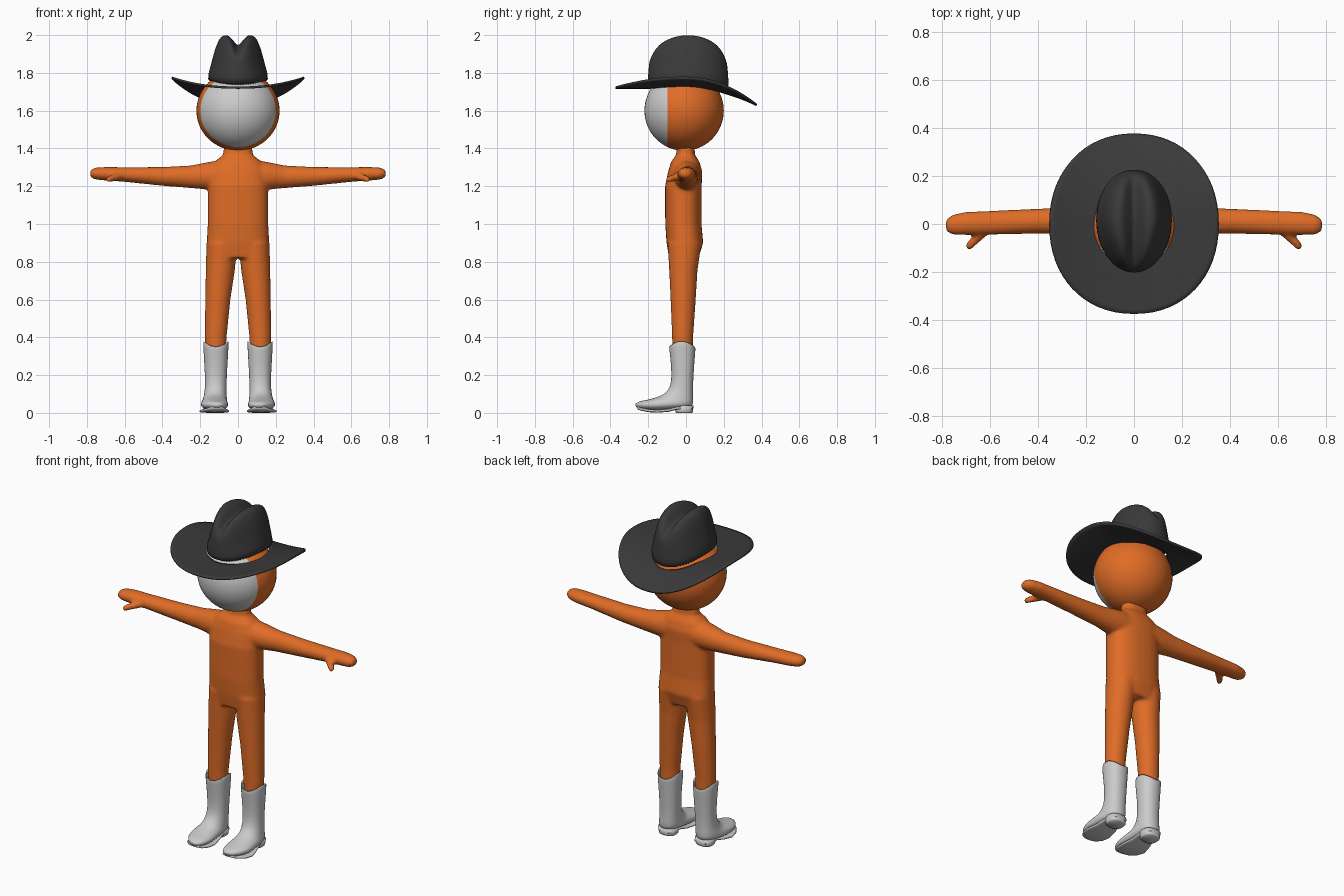
import bpy, bmesh, math
from mathutils import Vector, Matrix

if "Cube" in bpy.data.objects:
    bpy.data.objects.remove(bpy.data.objects["Cube"])


def material(name, rgb):
    m = bpy.data.materials.new(name)
    m.diffuse_color = (*rgb, 1)
    m.use_nodes = True
    m.node_tree.nodes["Principled BSDF"].inputs["Base Color"].default_value = m.diffuse_color
    return m


ORANGE = material("orange", (0.74, 0.15, 0.02))
WHITE = material("pale grey", (0.6, 0.6, 0.6))
DARK = material("charcoal", (0.042, 0.042, 0.042))


def ring(c, u, v, n=24, p=2.0):
    """Superellipse of points around c, spanned by u and v."""
    c, u, v = Vector(c), Vector(u), Vector(v)
    pts = []
    for i in range(n):
        a = 2 * math.pi * i / n
        ca, sa = math.cos(a), math.sin(a)
        pts.append(c + u * math.copysign(abs(ca) ** (2 / p), ca)
                   + v * math.copysign(abs(sa) ** (2 / p), sa))
    return pts


def loft(bm, rings, side=1, caps=True):
    """Skin a list of rings; side=-1 mirrors across x."""
    rows = [[bm.verts.new((q.x * side, q.y, q.z)) for q in r] for r in rings]
    n = len(rows[0])
    for a, b in zip(rows, rows[1:]):
        for i in range(n):
            bm.faces.new((a[i], a[(i + 1) % n], b[(i + 1) % n], b[i]))
    if caps:
        bm.faces.new(rows[0])
        bm.faces.new(rows[-1])


def finish(bm, name, *mats):
    bmesh.ops.recalc_face_normals(bm, faces=bm.faces)
    for f in bm.faces:
        f.smooth = True
    me = bpy.data.meshes.new(name)
    bm.to_mesh(me)
    bm.free()
    for m in mats:
        me.materials.append(m)
    ob = bpy.data.objects.new(name, me)
    bpy.context.collection.objects.link(ob)
    return ob


# Body: torso, legs, arms and thumbs fused into one soft skin
bm = bmesh.new()
torso = [(0.82, -.012, .165, .078), (0.9, -.006, .166, .097), (1.0, -.014, .160, .096),
         (1.2, -.014, .160, .097), (1.28, -.004, .155, .090), (1.33, -.004, .125, .075),
         (1.365, -.002, .08, .05), (1.44, -.002, .07, .045)]
loft(bm, [ring((0, cy, z), (rx, 0, 0), (0, ry, 0), 32, 2.4) for z, cy, rx, ry in torso])
leg = [(0.28, .118, -.018, .052, .053), (0.4, .118, -.018, .058, .056), (0.6, .107, -.015, .067, .067),
       (0.75, .094, -.014, .077, .075), (0.9, .085, -.008, .082, .09)]
arm = [(.05, 0, 1.26, .08, .085), (.16, .005, 1.255, .07, .073), (.25, .012, 1.25, .056, .06),
       (.4, .012, 1.252, .052, .05), (.6, .005, 1.262, .050, .039), (.7, .002, 1.266, .049, .036),
       (.755, -.003, 1.267, .042, .032), (.783, -.005, 1.267, .024, .018)]
thumb = [(.61, -.015, 1.26, .024), (.655, -.06, 1.246, .02), (.685, -.092, 1.237, .017),
         (.694, -.104, 1.234, .01)]
for s in (1, -1):
    loft(bm, [ring((cx, cy, z), (rx, 0, 0), (0, ry, 0)) for z, cx, cy, rx, ry in leg], s)
    loft(bm, [ring((x, cy, cz), (0, ry, 0), (0, 0, rz)) for x, cy, cz, ry, rz in arm], s)
    loft(bm, [ring((x, y, z), (r * .7, r * .7, 0), (0, 0, r)) for x, y, z, r in thumb], s)
body = finish(bm, "body", ORANGE)
rm = body.modifiers.new("fuse", 'REMESH')
rm.mode = 'VOXEL'
rm.voxel_size = 0.008
rm.use_smooth_shade = True
sm = body.modifiers.new("soften", 'SMOOTH')
sm.factor = 0.5
sm.iterations = 10

# Head: ball with the front cut off as a pale face
bm = bmesh.new()
bmesh.ops.create_uvsphere(bm, u_segments=48, v_segments=32, radius=1)
bmesh.ops.transform(bm, verts=bm.verts, matrix=Matrix.Translation((0, -.01, 1.6))
                    @ Matrix.Diagonal((.22, .21, .212, 1)))
bmesh.ops.bisect_plane(bm, geom=bm.verts[:] + bm.edges[:] + bm.faces[:],
                       plane_co=(0, -.097, 0), plane_no=(0, 1, 0))
for f in bm.faces:
    f.material_index = 1 if f.calc_center_median().y < -.097 else 0
finish(bm, "head", ORANGE, WHITE)

# Boots: rings given by front point, back point, half width and centre x
upper = [(-.07, .3, .035, .3, .052, .117), (-.085, .35, .046, .345, .063, .117),
         (-.092, .356, .052, .35, .069, .117), (-.085, .31, .048, .31, .065, .117),
         (-.075, .2, .04, .2, .058, .117), (-.082, .14, .036, .11, .057, .118),
         (-.105, .108, .040, .055, .062, .121), (-.13, .092, .034, .026, .066, .123),
         (-.16, .082, -.05, .02, .071, .125), (-.2, .07, -.15, .01, .074, .124),
         (-.235, .064, -.215, .015, .058, .118), (-.26, .056, -.25, .022, .036, .113),
         (-.27, .046, -.266, .032, .015, .111)]
sole = [(-.258, .028, .025, .112), (-.24, .02, .05, .116), (-.2, .012, .071, .123),
        (-.15, .009, .079, .126), (-.09, .014, .066, .124), (-.05, .025, .057, .122),
        (.034, .026, .04, .12)]
for s, side in ((1, "left"), (-1, "right")):
    bm = bmesh.new()
    rows = []
    for i, (fy, fz, by, bz, hw, cx) in enumerate(upper):
        f, b = Vector((cx, fy, fz)), Vector((cx, by, bz))
        r = ring((f + b) / 2, (hw, 0, 0), (f - b) / 2, 24, 2.2)
        if i in (1, 2):  # scalloped top, high at the sides
            for q in r:
                q.z += .032 * ((q.x - cx) / hw) ** 2
        rows.append(r)
    loft(bm, rows, s)
    boot = finish(bm, side + "_boot", WHITE)
    boot.modifiers.new("round", 'SUBSURF').levels = 1
    bm = bmesh.new()
    loft(bm, [ring((cx, y, z), (hw, 0, 0), (0, 0, .008), 16, 4) for y, z, hw, cx in sole], s)
    loft(bm, [ring((.122, -.01, z), (w, 0, 0), (0, w * .9, 0), 24, 2.6)
              for z, w in ((0, .048), (.004, .051), (.04, .056))], s)
    finish(bm, side + "_sole_and_heel", WHITE)


# Hat: sides curl up, back droops
def brim_z(x, y):
    return 1.722 + .052 * (abs(x) / .35) ** 2.2 - .09 * (max(y, 0) / .37) ** 2


bm = bmesh.new()
inner = ring((0, .012, 0), (.15, 0, 0), (0, .195, 0), 64)
outer = ring((0, 0, 0), (.351, 0, 0), (0, .374, 0), 64, 2.15)
rows = []
for k in range(11):
    row = [a.lerp(b, k / 10) for a, b in zip(inner, outer)]
    for q in row:
        q.z = brim_z(q.x, q.y)
    rows.append(row)
loft(bm, rows, caps=False)
brim = finish(bm, "hat_brim", DARK)
so = brim.modifiers.new("thickness", 'SOLIDIFY')
so.thickness = 0.012
so.offset = 0

# Crown: tapering rings with a centre crease and pinched front
steps = [(1, 1, 0), (.92, .98, .25), (.83, .965, .45), (.75, .95, .65), (.67, .92, .8),
         (.58, .86, .92), (.48, .76, .98), (.36, .62, 1), (.26, .48, 1), (.17, .33, 1),
         (.09, .18, 1), (.02, .04, 1)]
bm = bmesh.new()
rows = []
for sx, sy, h in steps:
    row = ring((0, .012, 0), (.17 * sx, 0, 0), (0, .218 * sy, 0), 64, 2.1)
    for q in row:
        top = 2.003 - .042 * ((q.y - .01) / .165) ** 2
        base = brim_z(q.x, q.y)
        q.z = base + (top - base) * h - .055 * h ** 4 * math.exp(-(q.x / .034) ** 2)
        q.x *= 1 - .25 * h * (1 - h * .5) * min(1, max(0, -q.y / .12))
    rows.append(row)
loft(bm, rows)
crown = finish(bm, "hat_crown", DARK)
crown.modifiers.new("round", 'SUBSURF').levels = 1
